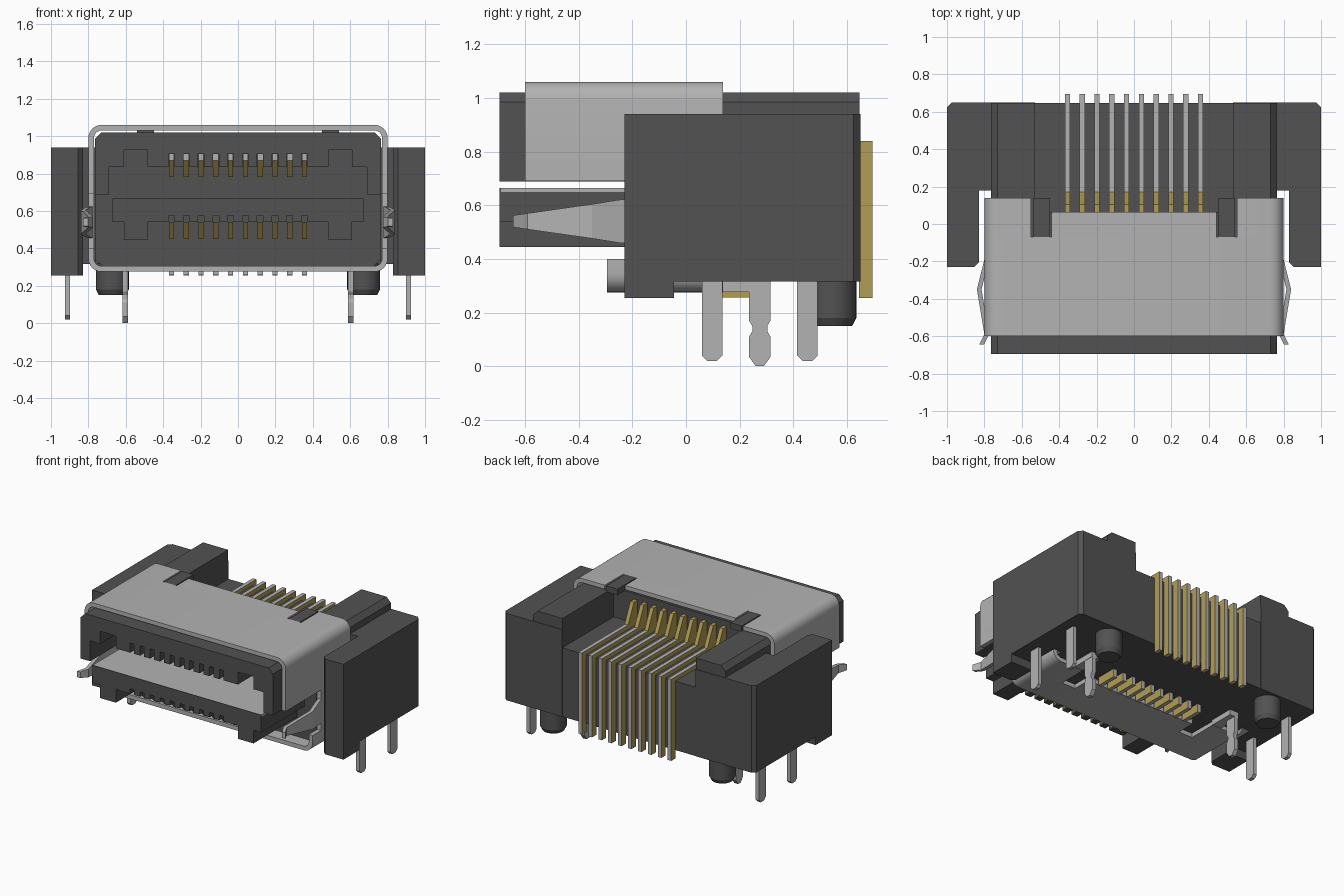
import bpy, bmesh, math
from mathutils import Vector

cube = bpy.data.objects.get("Cube")
if cube:
    bpy.data.objects.remove(cube, do_unlink=True)


def material(name, rgb):
    m = bpy.data.materials.new(name)
    m.use_nodes = True
    m.diffuse_color = (*rgb, 1)
    m.node_tree.nodes["Principled BSDF"].inputs["Base Color"].default_value = (*rgb, 1)
    return m


DARK = material("dark plastic", (0.085, 0.085, 0.085))
SILVER = material("silver metal", (0.45, 0.45, 0.45))
GOLD = material("gold plating", (0.45, 0.34, 0.085))


def finish(name, bm, mats, mirror=False, smooth=False):
    bmesh.ops.recalc_face_normals(bm, faces=bm.faces[:])
    if len(mats) > 1:  # second material goes on the faces turned sideways
        for f in bm.faces:
            f.material_index = int(abs(f.normal.x) > 0.5)
    me = bpy.data.meshes.new(name)
    bm.to_mesh(me)
    bm.free()
    for m in mats:
        me.materials.append(m)
    ob = bpy.data.objects.new(name, me)
    bpy.context.scene.collection.objects.link(ob)
    if mirror:
        ob.modifiers.new("Mirror", 'MIRROR').use_mirror_merge = False
    if smooth:
        bpy.ops.object.select_all(action='DESELECT')
        ob.select_set(True)
        bpy.context.view_layer.objects.active = ob
        bpy.ops.object.shade_smooth_by_angle(angle=math.radians(35))
    return ob


def add_prism(bm, pts, axis, a, b):
    place = {'x': lambda p, t: (t, p[0], p[1]),
             'y': lambda p, t: (p[0], t, p[1]),
             'z': lambda p, t: (p[0], p[1], t)}[axis]
    lo = [bm.verts.new(place(p, a)) for p in pts]
    hi = [bm.verts.new(place(p, b)) for p in pts]
    n = len(pts)
    bm.faces.new(lo)
    bm.faces.new(hi[::-1])
    for i in range(n):
        j = (i + 1) % n
        bm.faces.new((lo[i], lo[j], hi[j], hi[i]))


def prism(name, pts, axis, a, b, mats, mirror=False, smooth=False):
    bm = bmesh.new()
    add_prism(bm, pts, axis, a, b)
    return finish(name, bm, mats, mirror, smooth)


def rect(a0, a1, b0, b1):
    return [(a0, b0), (a1, b0), (a1, b1), (a0, b1)]


def box(name, x, y, z, mats, mirror=False):
    return prism(name, rect(*x, *y), 'z', *z, mats, mirror)


PINS = [-0.355 + i * 0.71 / 9 for i in range(10)]
HALF = 0.014


def pin_row(name, pts, mats):
    bm = bmesh.new()
    for x in PINS:
        add_prism(bm, pts, 'x', x - HALF, x + HALF)
    finish(name, bm, mats)


def notched(z, depth):
    """Edge from -x to +x with a slot above each pin."""
    out = []
    for x in PINS:
        out += [(x - 0.016, z), (x - 0.016, z + depth), (x + 0.016, z + depth), (x + 0.016, z)]
    return out


def flip(pts):
    return [(-x, z) for x, z in reversed(pts)]


# Housing: side wings, raised shoulders, back block and inner core
prism("side_wing", [(0.855, -0.23), (1, -0.23), (1, 0.625), (0.975, 0.65), (0.53, 0.65),
                    (0.53, 0.18), (0.828, 0.18), (0.828, -0.205)], 'z', 0.315, 0.94, [DARK], True)
prism("wing_foot", [(0.855, -0.23), (1, -0.23), (1, -0.045), (0.828, -0.045), (0.828, -0.205)],
      'z', 0.255, 0.315, [DARK], True)
prism("raised_shoulder", [(0.53, 0.315), (0.765, 0.315), (0.765, 0.985), (0.73, 1.02), (0.53, 1.02)],
      'y', 0.06, 0.646, [DARK], True)
box("back_block", (-0.535, 0.535), (0.06, 0.648), (0.315, 0.81), [DARK])
core = [(0.725, 0.306), (0.765, 0.345), (0.765, 0.985), (0.73, 1.02)]
prism("inner_core", core + flip(core), 'y', -0.2, 0.065, [DARK])

# Upper hood with a stepped mouth and pin slots
left_mouth = [(-0.69, 0.688), (-0.69, 0.835), (-0.61, 0.835), (-0.61, 0.925),
              (-0.485, 0.925), (-0.485, 0.835)]
left_outer = [(-0.73, 1.02), (-0.765, 0.985), (-0.765, 0.688)]
prism("upper_hood", left_outer + left_mouth + notched(0.835, 0.07) + flip(left_mouth) + flip(left_outer),
      'y', -0.695, -0.199, [DARK])

# Tongue with two keys, pin slots and a metal top
left_key = [(-0.67, 0.65), (-0.67, 0.54), (-0.61, 0.54), (-0.61, 0.445), (-0.485, 0.445), (-0.485, 0.54)]
prism("tongue", left_key + notched(0.54, 0.035) + flip(left_key), 'y', -0.695, -0.199, [DARK])
box("tongue_top_plate", (-0.67, 0.67), (-0.69, -0.199), (0.65, 0.665), [SILVER])
box("tongue_front_lip", (-0.67, 0.67), (-0.695, -0.69), (0.65, 0.665), [DARK])


# Metal shell
def corner(r, inset, up):
    """Arc at the +x corner, from the side wall to the flat."""
    cz = 1.06 - 0.07 if up else 0.275 + 0.07
    s = 1 if up else -1
    return [(0.73 + r * math.cos(k * math.pi / 12), cz + s * r * math.sin(k * math.pi / 12))
            for k in range(7)]


def shell_half(name, end_z, y0, up):
    outer, inner = corner(0.07, 0, up), corner(0.04, 0, up)
    z0, z1 = outer[-1][1], inner[-1][1]
    side_out, side_in = [(0.8, end_z)] + outer, [(0.77, end_z)] + inner
    prism(name, side_out + flip(side_out) + [(-x, z) for x, z in side_in] + side_in[::-1],
          'y', y0, -0.07, [SILVER], smooth=True)
    prism(name + "_rear_corner", side_out + [(0.55, z0), (0.55, z1)] + side_in[::-1],
          'y', -0.07, 0.138, [SILVER], True, True)
    box(name + "_rear_tongue", (-0.44, 0.44), (-0.07, 0.065), sorted((z0, z1)), [SILVER])


shell_half("upper_shell", 0.69, -0.6, True)
shell_half("lower_shell", 0.4, -0.295, False)
box("shell_side_wall", (0.77, 0.8), (-0.2, 0.138), (0.4, 0.69), [SILVER], True)
box("shell_notch_tab", (0.45, 0.54), (-0.07, 0.138), (1.015, 1.058), [DARK], True)
box("shell_leg_strap", (0.55, 0.62), (0.13, 0.315), (0.277, 0.315), [SILVER], True)

# Side latch springs, tapering towards the front
bm = bmesh.new()
rings = []
for y, x, h in [(-0.19, 0.8, 0.085), (-0.25, 0.815, 0.08), (-0.35, 0.84, 0.064),
                (-0.59, 0.8, 0.03), (-0.645, 0.828, 0.022)]:
    rings.append([bm.verts.new((x - dx, y, 0.54 + s * h))
                  for dx, s in ((0, -1), (0, 1), (0.025, 1), (0.025, -1))])
bm.faces.new(rings[0])
bm.faces.new(rings[-1])
for a, b in zip(rings, rings[1:]):
    for i in range(4):
        j = (i + 1) % 4
        bm.faces.new((a[i], a[j], b[j], b[i]))
finish("latch_spring", bm, [SILVER], True)

# Upper contacts: back legs with top runs, sloped risers and mouth springs
pin_row("rear_contact", [(0.645, 0.255), (0.695, 0.255), (0.695, 0.84), (0.16, 0.84),
                         (0.16, 0.8), (0.645, 0.8)], [SILVER, GOLD])
pin_row("contact_riser", [(0.06, 0.8), (0.17, 0.8), (0.17, 0.842), (0.105, 0.98), (0.06, 0.98)], [GOLD])
pin_row("upper_spring_arm", rect(-0.62, -0.2, 0.87, 0.903), [SILVER, GOLD])
pin_row("upper_spring_bump", [(-0.62, 0.87), (-0.54, 0.78), (-0.48, 0.78), (-0.2, 0.87)], [GOLD])
# Lower contacts under the tongue and their solder feet
pin_row("lower_spring_bump", [(-0.62, 0.54), (-0.54, 0.45), (-0.48, 0.45), (-0.19, 0.54)], [GOLD])
pin_row("solder_foot", rect(0.08, 0.235, 0.256, 0.32), [SILVER, GOLD])

# Wing legs
for name, y in (("front_leg", 0.0975), ("back_leg", 0.4525)):
    w = 0.038
    prism(name, [(y - w, 0.4), (y - w, 0.04), (y - w + 0.02, 0.02), (y + w - 0.02, 0.02),
                 (y + w, 0.04), (y + w, 0.4)], 'x', 0.898, 0.925, [SILVER], True)
# Waisted shell legs
half = [(0.04, 0.31), (0.04, 0.17), (0.028, 0.15), (0.028, 0.13), (0.04, 0.11), (0.04, 0.035), (0.015, 0.0)]
prism("shell_leg", [(0.275 + d, z) for d, z in half] + [(0.275 - d, z) for d, z in half[::-1]],
      'x', 0.588, 0.618, [SILVER], True)

# Locating pegs with a chamfered end
bm = bmesh.new()
for z0, z1, r0, r1 in ((0.15, 0.18, 0.072, 0.088), (0.18, 0.33, 0.088, 0.088)):
    ret = bmesh.ops.create_cone(bm, cap_ends=True, segments=32, radius1=r0, radius2=r1, depth=z1 - z0)
    bmesh.ops.translate(bm, verts=ret["verts"], vec=Vector((0.672, 0.547, (z0 + z1) / 2)))
finish("locating_peg", bm, [DARK], True, True)
